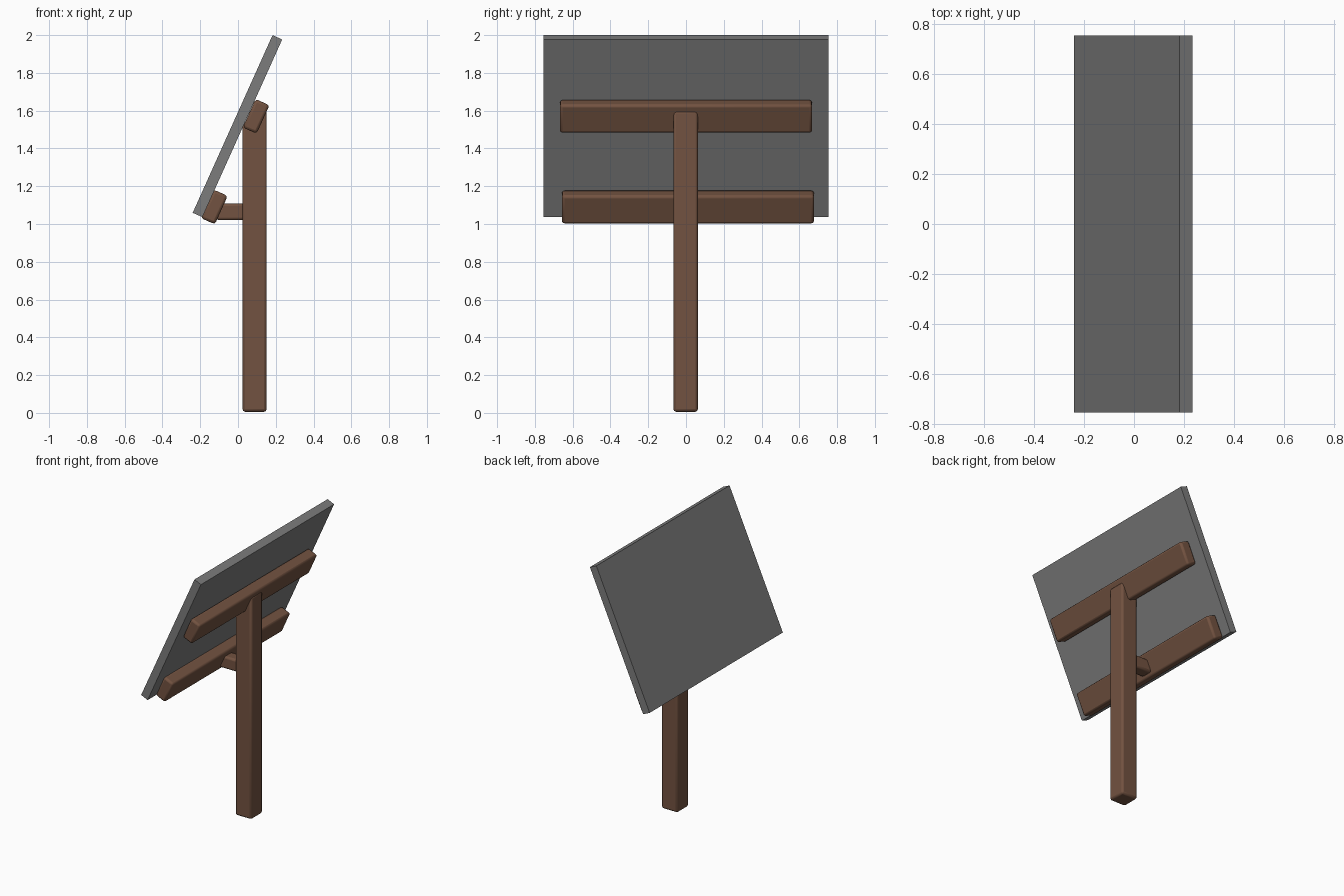
import bpy, math

if "Cube" in bpy.data.objects:
    bpy.data.objects.remove(bpy.data.objects["Cube"])

TILT = math.radians(24.2)

wood = bpy.data.materials.new("brown_wood")
wood.diffuse_color = (0.17, 0.085, 0.052, 1)
wood.use_nodes = True
wood.node_tree.nodes["Principled BSDF"].inputs["Base Color"].default_value = wood.diffuse_color
grey = bpy.data.materials.new("grey_board")
grey.diffuse_color = (0.2, 0.2, 0.2, 1)
grey.use_nodes = True
grey.node_tree.nodes["Principled BSDF"].inputs["Base Color"].default_value = grey.diffuse_color


def block(name, centre, size, mat, tilt=0.0, bevel=0.0):
    """Box of a given size, optionally tilted about y and with worn edges."""
    bpy.ops.mesh.primitive_cube_add(size=1, location=centre, rotation=(0, tilt, 0))
    ob = bpy.context.object
    ob.name = name
    for v in ob.data.vertices:
        v.co = [c * s for c, s in zip(v.co, size)]
    ob.data.materials.append(mat)
    if bevel:
        mod = ob.modifiers.new("worn_edges", 'BEVEL')
        mod.width = bevel
        mod.segments = 2
        bpy.ops.object.shade_smooth_by_angle(angle=math.radians(50))
    return ob


# Tilted sign board
block("board", (-0.003, 0, 1.518), (0.056, 1.508, 1.031), grey, TILT)

# Two cross beams behind the board
block("upper_beam", (0.096, 0, 1.57), (0.080, 1.335, 0.165), wood, TILT, 0.014)
block("lower_beam", (-0.125, 0.01, 1.09), (0.080, 1.335, 0.165), wood, TILT, 0.014)

# Upright post, its top cut to sit under the board
post = block("post", (0.088, -0.002, 0.803), (0.128, 0.130, 1.594), wood, 0, 0.014)
for v in post.data.vertices:
    if v.co.z > 0 and v.co.x < 0:
        v.co.z -= 0.07

# Short strut from the post to the lower beam
block("strut", (-0.03, -0.002, 1.064), (0.17, 0.088, 0.088), wood, 0, 0.014)
